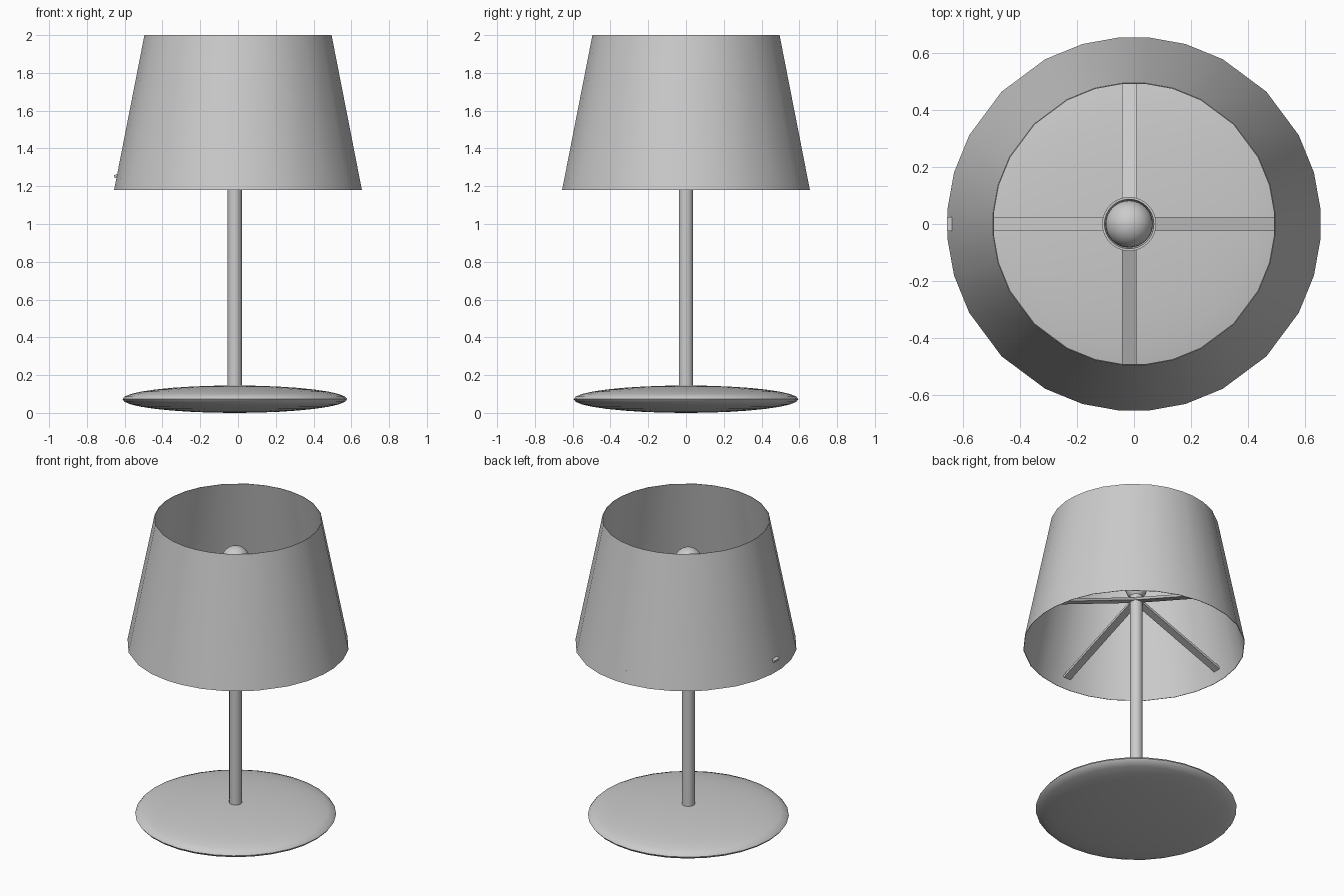
import bpy, bmesh, math
from mathutils import Matrix, Vector

if "Cube" in bpy.data.objects:
    bpy.data.objects.remove(bpy.data.objects["Cube"])

CX, CY = -0.017, 0.0   # axis of stand, slightly off the shade centre


def make_object(name, bm, smooth=None):
    bmesh.ops.recalc_face_normals(bm, faces=bm.faces)
    mesh = bpy.data.meshes.new(name)
    bm.to_mesh(mesh)
    bm.free()
    ob = bpy.data.objects.new(name, mesh)
    bpy.context.collection.objects.link(ob)
    if smooth:
        bpy.context.view_layer.objects.active = ob
        bpy.ops.object.select_all(action='DESELECT')
        ob.select_set(True)
        bpy.ops.object.shade_smooth_by_angle(angle=math.radians(smooth))
    return ob


def lathe(name, profile, angles, cx=0, cy=0, closed=False, smooth=40):
    """Revolve (radius, z) points over a list of angles in degrees."""
    bm = bmesh.new()
    rings = [[bm.verts.new((cx + r * math.cos(math.radians(a)),
                            cy + r * math.sin(math.radians(a)), z))
              for a in angles] for r, z in profile]
    n = len(angles)
    pairs = list(zip(rings, rings[1:]))
    if closed:
        pairs.append((rings[-1], rings[0]))
    for lo, hi in pairs:
        for i in range(n):
            j = (i + 1) % n
            bm.faces.new((lo[i], lo[j], hi[j], hi[i]))
    if not closed:
        bm.faces.new(rings[0])
        bm.faces.new(rings[-1])
    return make_object(name, bm, smooth)


def even(n):
    return [360 * i / n for i in range(n)]


# Shade: thin tapered wall with unevenly spaced sides
quarter = [4.5, 16, 28.3, 45, 61.7, 74, 85.5]
shade_angles = [q * 90 + a for q in range(4) for a in quarter]
lathe("lamp_shade", [(0.658, 1.18), (0.497, 2.0), (0.494, 2.0), (0.655, 1.18)],
      shade_angles, closed=True)

# Base: flattened ball
bm = bmesh.new()
bmesh.ops.create_uvsphere(
    bm, u_segments=32, v_segments=16, radius=1,
    matrix=Matrix.Translation((CX, CY, 0.0725)) @ Matrix.Diagonal((0.595, 0.595, 0.0725, 1)))
make_object("base", bm, 60)

# Stem
lathe("stem", [(0.038, 0.08), (0.038, 1.54)], even(32), CX, CY)

# Bulb socket: open flared cup
lathe("bulb_socket",
      [(0.038, 1.52), (0.055, 1.54), (0.082, 1.61), (0.095, 1.68),
       (0.087, 1.68), (0.074, 1.61), (0.045, 1.56)],
      even(32), CX, CY)

# Bulb
bm = bmesh.new()
bmesh.ops.create_uvsphere(bm, u_segments=32, v_segments=16, radius=0.083,
                          matrix=Matrix.Translation((CX, CY, 1.732)))
make_object("bulb", bm, 40)

# Four arms sloping down from the stem to the shade
start, end = Vector((0.02, 0, 1.49)), Vector((0.638, 0, 1.25))
run = end - start
tilt = math.atan2(-run.z, run.x)
for k in range(4):
    bm = bmesh.new()
    bmesh.ops.create_cube(bm, size=1)
    bm.transform(Matrix.Translation((CX, CY, 0))
                 @ Matrix.Rotation(k * math.pi / 2, 4, 'Z')
                 @ Matrix.Translation((start + end) / 2)
                 @ Matrix.Rotation(tilt, 4, 'Y')
                 @ Matrix.Diagonal((run.length, 0.05, 0.016, 1)))
    make_object(f"shade_arm_{k + 1}", bm)
